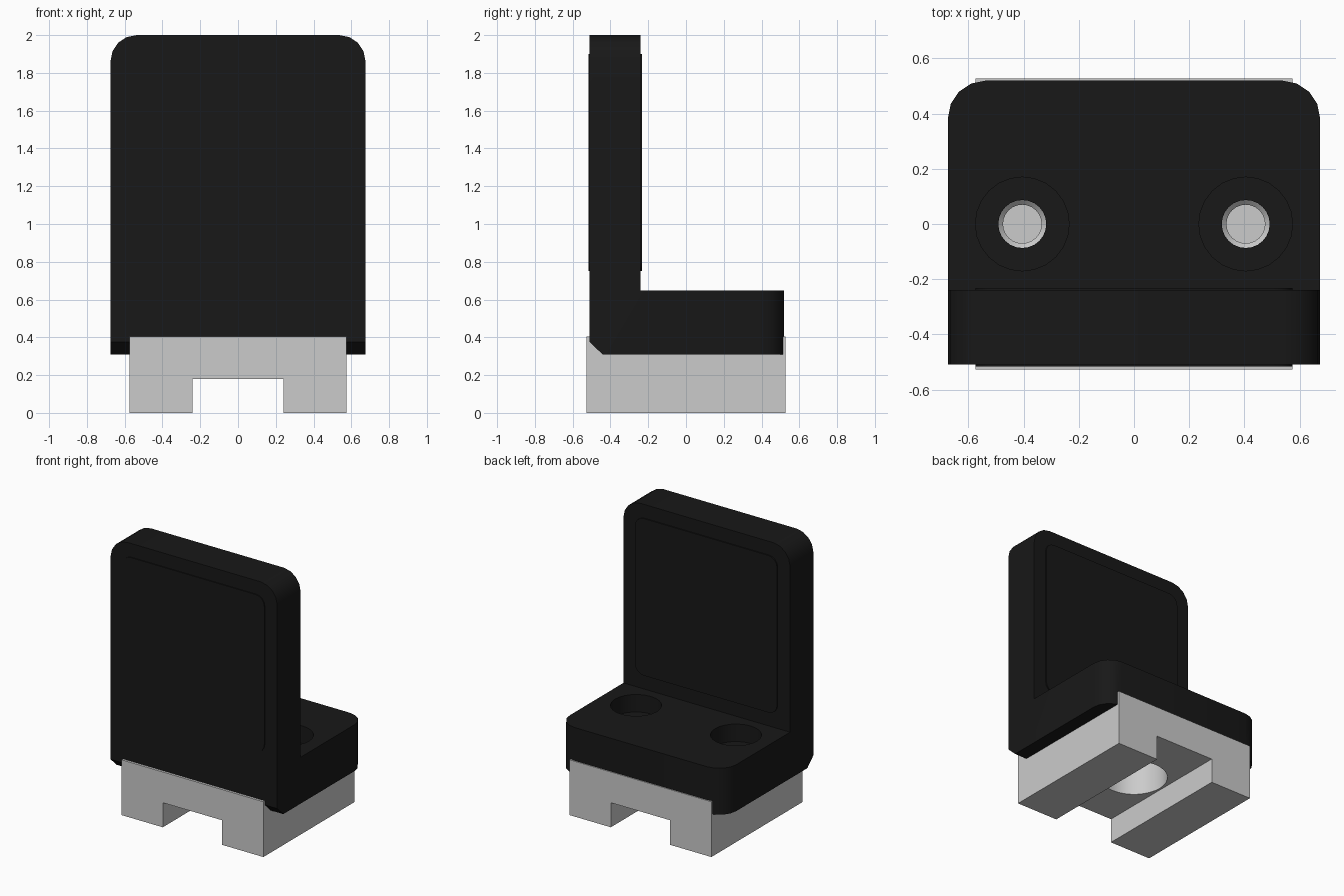
import bpy, bmesh
from mathutils import Matrix

if "Cube" in bpy.data.objects:
    bpy.data.objects.remove(bpy.data.objects["Cube"])

black = bpy.data.materials.new("black_plastic")
black.diffuse_color = (0.009, 0.009, 0.009, 1)
black.use_nodes = True
black.node_tree.nodes["Principled BSDF"].inputs["Base Color"].default_value = black.diffuse_color


def make(name, bm, mat=None):
    bmesh.ops.recalc_face_normals(bm, faces=bm.faces)
    me = bpy.data.meshes.new(name)
    bm.to_mesh(me)
    bm.free()
    ob = bpy.data.objects.new(name, me)
    bpy.context.collection.objects.link(ob)
    if mat:
        me.materials.append(mat)
    return ob


def extrude(points, vec):
    """Closed 3D profile extruded along vec."""
    bm = bmesh.new()
    face = bm.faces.new([bm.verts.new(p) for p in points])
    res = bmesh.ops.extrude_face_region(bm, geom=[face], use_keep_orig=True)
    bmesh.ops.translate(bm, vec=vec, verts=[v for v in res["geom"] if isinstance(v, bmesh.types.BMVert)])
    bmesh.ops.recalc_face_normals(bm, faces=bm.faces)
    return bm


def round_edges(bm, pick, radius):
    edges = [e for e in bm.edges if pick(*[v.co for v in e.verts])]
    bmesh.ops.bevel(bm, geom=edges, offset=radius, segments=4, profile=0.5, affect='EDGES')


def cone(x, z0, z1, r0, r1, sides=24):
    bm = bmesh.new()
    bmesh.ops.create_cone(bm, cap_ends=True, segments=sides, radius1=r0, radius2=r1, depth=z1 - z0,
                          matrix=Matrix.Translation((x, 0, (z0 + z1) / 2)))
    return bm


def cut(ob, bm):
    cutter = make("cutter", bm)
    cutter.hide_render = True
    mod = ob.modifiers.new("cut", 'BOOLEAN')
    mod.operation, mod.solver, mod.object = 'DIFFERENCE', 'EXACT', cutter
    bpy.context.view_layer.objects.active = ob
    bpy.ops.object.modifier_apply(modifier=mod.name)
    bpy.data.objects.remove(cutter)


def smooth(ob):
    bpy.ops.object.select_all(action='DESELECT')
    ob.select_set(True)
    bpy.context.view_layer.objects.active = ob
    bpy.ops.object.shade_smooth_by_angle(angle=0.55)


# Grey foot with a slot along its underside
Y = 0.5275
outline = [(-.575, 0), (-.24, 0), (-.24, .18), (.24, .18), (.24, 0), (.575, 0), (.575, .405), (-.575, .405)]
foot = make("foot", extrude([(x, -Y, z) for x, z in outline], (0, 2 * Y, 0)))
cut(foot, cone(0, .1, .5, .225, .225, 32))

# Black L-shaped bracket with a chamfered lower front edge
side = [(-.44, .308), (.52, .308), (.52, .648), (-.24, .648), (-.24, 2), (-.51, 2), (-.51, .375)]
bm = extrude([(-.675, y, z) for y, z in side], (1.35, 0, 0))
round_edges(bm, lambda a, b: abs(a.x - b.x) < .01 and (
    (a.z > 1.9 and b.z > 1.9) or (a.y > .5 and b.y > .5)), .138)
bracket = make("bracket", bm, black)

# Channel that seats the bracket over the foot
channel = [(-.575, .2), (.575, .2), (.575, .405), (-.575, .405)]
cut(bracket, extrude([(x, -.7, z) for x, z in channel], (0, 1.4, 0)))

# Counterbored screw holes, continuing as blind holes in the foot
for x in (-.405, .405):
    cut(bracket, cone(x, .52, .8, .17, .17))
    cut(bracket, cone(x, .3, .6, .087, .087))
    cut(foot, cone(x, .15, .5, .07, .07))
    cut(foot, cone(x, .388, .405 + .017, .07, .104))

# Slightly raised rounded panel on both faces of the upright
panel = [(-.575, .75), (.575, .75), (.575, 1.9), (-.575, 1.9)]
bm = extrude([(x, -.517, z) for x, z in panel], (0, .285, 0))
round_edges(bm, lambda a, b: abs(a.y - b.y) > .1, .07)
pads = make("raised_panels", bm, black)

for ob in (foot, bracket, pads):
    smooth(ob)
